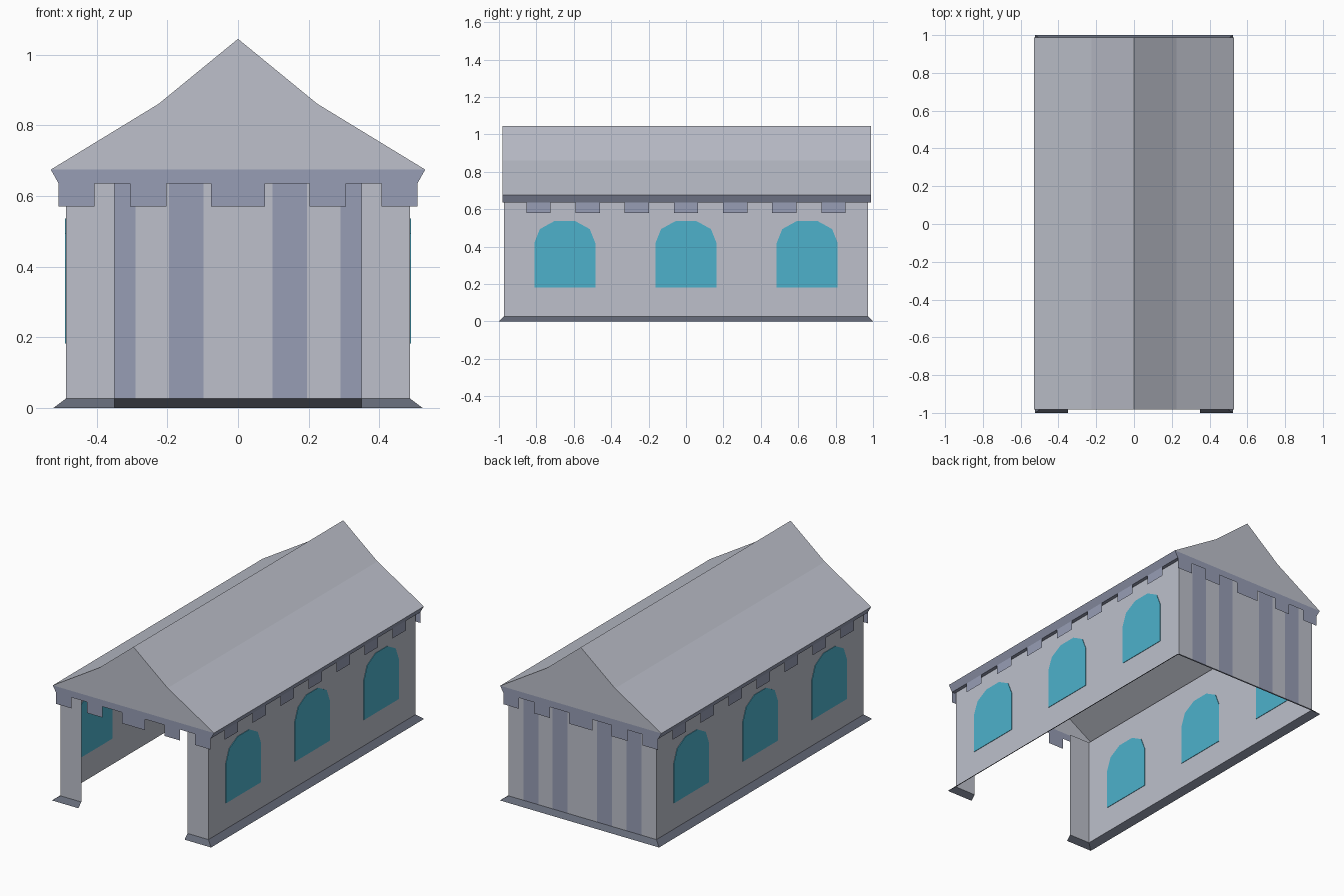
import bpy
import bmesh
from mathutils import Vector

cube = bpy.data.objects.get("Cube")
if cube:
    bpy.data.objects.remove(cube, do_unlink=True)


def material(name, r, g, b):
    m = bpy.data.materials.new(name)
    m.use_nodes = True
    m.diffuse_color = (r, g, b, 1)
    bsdf = m.node_tree.nodes["Principled BSDF"]
    bsdf.inputs["Base Color"].default_value = (r, g, b, 1)
    bsdf.inputs["Roughness"].default_value = 0.9
    return m


STONE = material("pale stone", 0.51, 0.53, 0.60)
BLUE = material("blue grey stone", 0.31, 0.34, 0.46)
DARK = material("dark plinth", 0.13, 0.145, 0.19)
GLASS = material("teal glass", 0.075, 0.44, 0.60)


def sheet(name, polys, out, mats, pick=None):
    """Flat panels whose normals are turned towards the direction out."""
    bm = bmesh.new()
    for poly in polys:
        f = bm.faces.new([bm.verts.new(p) for p in poly])
        f.normal_update()
        if f.normal.dot(Vector(out)) < 0:
            f.normal_flip()
        if pick:
            f.material_index = pick(f.calc_center_median())
    bmesh.ops.remove_doubles(bm, verts=bm.verts, dist=0.0005)
    me = bpy.data.meshes.new(name)
    bm.to_mesh(me)
    bm.free()
    for m in mats:
        me.materials.append(m)
    ob = bpy.data.objects.new(name, me)
    bpy.context.collection.objects.link(ob)
    return ob


def rect_x(x, y0, y1, z0, z1):
    return [(x, y0, z0), (x, y1, z0), (x, y1, z1), (x, y0, z1)]


def rect_y(y, x0, x1, z0, z1):
    return [(x0, y, z0), (x1, y, z0), (x1, y, z1), (x0, y, z1)]


WX, WY = 0.487, 0.973           # wall planes
FX, FY = 0.523, 1.0             # foot of the plinth
DOOR = 0.349                    # half width of the open front
Z_BASE, Z_BAND, Z_EAVE = 0.027, 0.636, 0.675
EAVE, BAND = 0.53, 0.508
Y_FRONT, Y_BACK = -0.982, 0.988
ROOF = [(EAVE, Z_EAVE), (0.225, 0.861), (0, 1.045)]
WINDOW = [(0.163, 0.182), (0.163, 0.42), (0.133, 0.494), (0.055, 0.537)]

for s, side in ((1, "left"), (-1, "right")):
    # Long walls and front piers
    sheet(side + "_wall", [rect_x(s * WX, -WY, WY, Z_BASE, Z_EAVE)], (s, 0, 0), [STONE])
    sheet(side + "_front_pier", [rect_y(-WY, s * DOOR, s * WX, Z_BASE, Z_EAVE)],
          (0, -1, 0), [STONE])

    # Sloping plinth along the side and round the pier
    sheet(side + "_plinth", [
        [(s * FX, -FY, 0), (s * FX, FY, 0), (s * WX, WY, Z_BASE), (s * WX, -WY, Z_BASE)],
        [(s * DOOR, -FY, 0), (s * FX, -FY, 0), (s * WX, -WY, Z_BASE), (s * DOOR, -WY, Z_BASE)],
    ], (s, -1, 2), [DARK])

    # Arched windows, visible inside and out
    arch = [(y, z) for y, z in WINDOW] + [(-y, z) for y, z in reversed(WINDOW)]
    for i in (-1, 0, 1):
        pane = [[(s * WX, y + i * 0.648, z) for y, z in arch]]
        ob = sheet(f"{side}_window_{i + 2}", pane, (s, 0, 0), [GLASS])
        solid = ob.modifiers.new("pane", "SOLIDIFY")
        solid.thickness = 0.006
        solid.offset = 0

    # Two-pitch roof slope
    sheet(side + "_roof", [
        [(s * a[0], Y_FRONT, a[1]), (s * a[0], Y_BACK, a[1]),
         (s * b[0], Y_BACK, b[1]), (s * b[0], Y_FRONT, b[1])]
        for a, b in zip(ROOF, ROOF[1:])], (s, 0, 1), [STONE])

    # Bevelled eave band with its soffit
    sheet(side + "_eave_band", [
        [(s * EAVE, Y_FRONT, Z_EAVE), (s * EAVE, Y_BACK, Z_EAVE),
         (s * BAND, Y_BACK, Z_BAND), (s * BAND, Y_FRONT, Z_BAND)],
        [(s * BAND, Y_FRONT, Z_BAND), (s * BAND, Y_BACK, Z_BAND),
         (s * WX, Y_BACK, Z_BAND), (s * WX, Y_FRONT, Z_BAND)],
    ], (s, 0, -1), [BLUE])

    # Row of hanging blocks under the eave
    sheet(side + "_dentils", [
        rect_x(s * BAND, i * 0.263 - 0.065, i * 0.263 + 0.065, 0.579, Z_BAND)
        for i in range(-3, 4)], (s, 0, 0), [BLUE])

# Gable ends with band and hanging blocks
for y, d, end in ((Y_FRONT, -1, "front"), (Y_BACK, 1, "back")):
    outline = [(x, y, z) for x, z in ROOF] + [(-x, y, z) for x, z in reversed(ROOF[:-1])]
    sheet(end + "_gable", [outline], (0, d, 0), [STONE])
    band = [(-EAVE, y, Z_EAVE), (EAVE, y, Z_EAVE), (BAND, y, Z_BAND), (-BAND, y, Z_BAND)]
    blocks = [rect_y(y, -0.076, 0.076, 0.571, Z_BAND)]
    for s in (1, -1):
        for x0, x1 in ((0.203, 0.306), (0.406, BAND)):
            blocks.append(rect_y(y, s * x0, s * x1, 0.571, Z_BAND))
    sheet(end + "_frieze", [band] + blocks, (0, d, 0), [BLUE])

# Back wall split into alternating pilaster stripes
half = [0.097, 0.196, 0.29, 0.388, WX]
edges = [-x for x in reversed(half)] + half
sheet("back_wall", [rect_y(WY, a, b, Z_BASE, Z_EAVE) for a, b in zip(edges, edges[1:])],
      (0, 1, 0), [STONE, BLUE],
      lambda c: int(0.1 < abs(c.x) < 0.19 or 0.3 < abs(c.x) < 0.38))
sheet("back_plinth", [[(-FX, FY, 0), (FX, FY, 0), (WX, WY, Z_BASE), (-WX, WY, Z_BASE)]],
      (0, 1, 1), [DARK])
